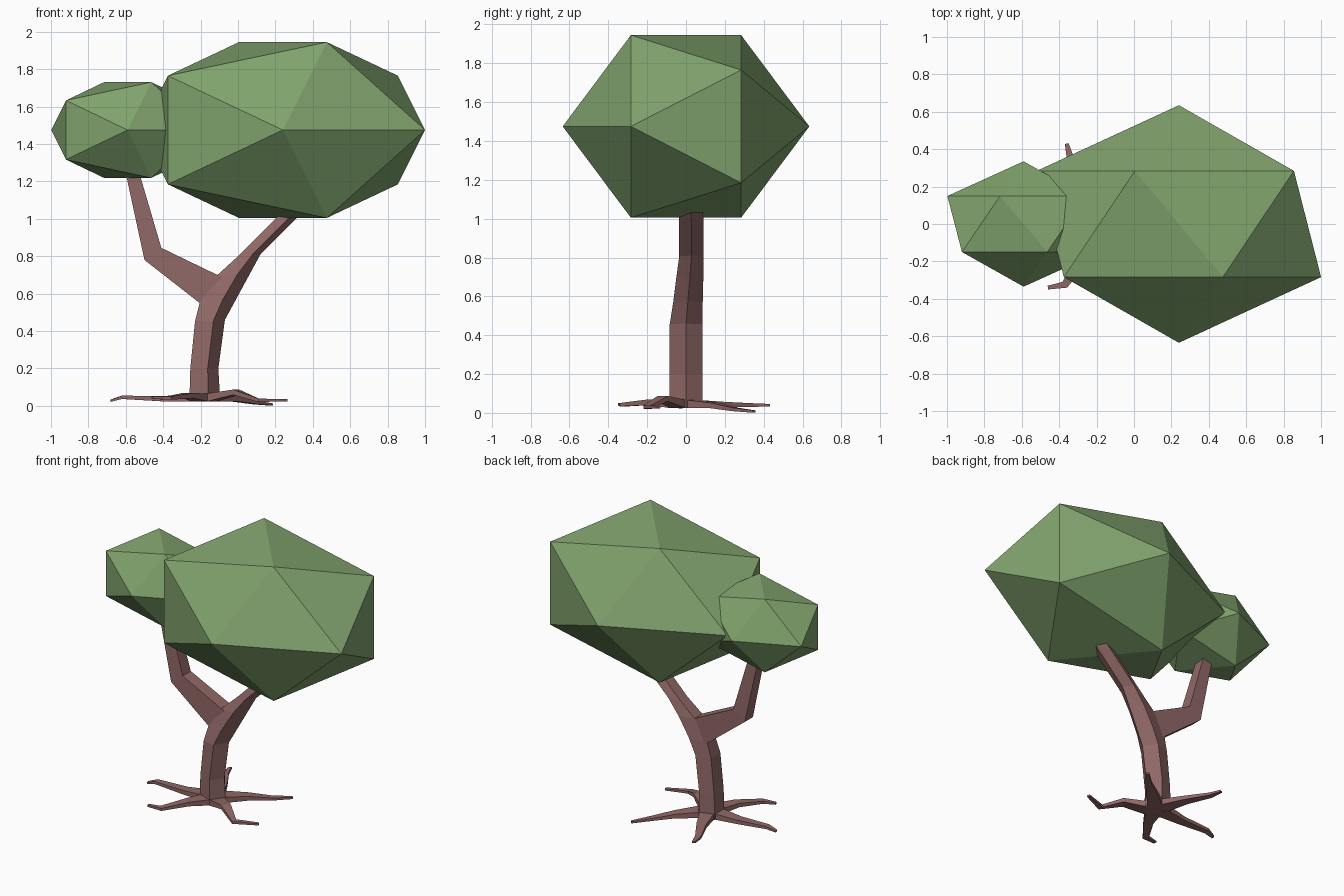
import bpy, bmesh
from math import cos, sin, radians, tau
from mathutils import Matrix, Vector

if "Cube" in bpy.data.objects:
    bpy.data.objects.remove(bpy.data.objects["Cube"])


def material(name, rgb):
    m = bpy.data.materials.new(name)
    m.diffuse_color = (*rgb, 1)
    m.use_nodes = True
    m.node_tree.nodes["Principled BSDF"].inputs["Base Color"].default_value = m.diffuse_color
    return m


bark = material("bark", (0.28, 0.14, 0.135))
leaf = material("leaf", (0.22, 0.37, 0.155))


def finish(name, bm, mat):
    bmesh.ops.recalc_face_normals(bm, faces=bm.faces)
    me = bpy.data.meshes.new(name)
    bm.to_mesh(me)
    bm.free()
    me.materials.append(mat)
    ob = bpy.data.objects.new(name, me)
    bpy.context.collection.objects.link(ob)
    return ob


def loft(name, rings, mat):
    """Skin a list of point rings and cap both ends."""
    bm = bmesh.new()
    rows = [[bm.verts.new(p) for p in ring] for ring in rings]
    n = len(rows[0])
    for a, b in zip(rows, rows[1:]):
        for i in range(n):
            j = (i + 1) % n
            bm.faces.new((a[i], a[j], b[j], b[i]))
    bm.faces.new(rows[0])
    bm.faces.new(rows[-1])
    return finish(name, bm, mat)


# Canopies: stretched icosahedra with their poles along y
def canopy(name, centre, size):
    bm = bmesh.new()
    bmesh.ops.create_icosphere(bm, subdivisions=1, radius=1)
    mat = (Matrix.Translation(centre) @ Matrix.Diagonal((*size, 1))
           @ Matrix.Rotation(radians(90), 4, 'X'))
    bm.transform(mat)
    finish(name, bm, leaf)


canopy("large_canopy", (0.24, 0, 1.475), (0.85, 0.635, 0.494))
canopy("small_canopy", (-0.59, 0, 1.475), (0.456, 0.335, 0.27))
for ob, h in (("large_canopy", 0.47), ("small_canopy", 0.256)):
    # set exact half height about the centre
    vs = bpy.data.objects[ob].data.vertices
    top = max(v.co.z for v in vs) - 1.475
    for v in vs:
        v.co.z = 1.475 + (v.co.z - 1.475) * h / top

# Trunk: pentagon rings given by left x, left z, right x, right z, centre y, y radius
trunk = [(-0.26, 0.025, -0.095, 0.025, 0, 0.09),
         (-0.255, 0.20, -0.105, 0.20, 0, 0.09),
         (-0.23, 0.45, -0.07, 0.46, 0, 0.088),
         (-0.205, 0.55, -0.005, 0.58, 0.01, 0.08),
         (-0.11, 0.70, 0.06, 0.70, 0.02, 0.073),
         (0.0, 0.80, 0.12, 0.81, 0.028, 0.066),
         (0.20, 1.0, 0.31, 1.0, 0.027, 0.066),
         (0.36, 1.16, 0.45, 1.15, 0.027, 0.055)]
rings = []
for lx, lz, rx, rz, cy, r in trunk:
    ring = []
    for i in range(5):
        a = tau * i / 5
        t = (cos(a) + 0.809) / 1.809
        ring.append((lx + (rx - lx) * t, cy + r * sin(a), lz + (rz - lz) * t))
    rings.append(ring)
loft("trunk", rings, bark)

# Side branch: four-sided, given by lower/outer and upper/inner edge, centre y, half depth
branch = [(-0.17, 0.53, -0.07, 0.68, 0.015, 0.047),
          (-0.205, 0.55, -0.11, 0.70, 0.015, 0.047),
          (-0.50, 0.78, -0.41, 0.845, 0.018, 0.045),
          (-0.595, 1.22, -0.52, 1.22, 0.018, 0.038),
          (-0.62, 1.33, -0.55, 1.33, 0.018, 0.035)]
loft("side_branch",
     [[(ax, cy - d, az), (bx, cy - d, bz), (bx, cy + d, bz), (ax, cy + d, az)]
      for ax, az, bx, bz, cy, d in branch], bark)


# Roots: flat tapering four-sided strips leaving the five trunk sides
def root(name, path):
    pts = [Vector(p) for p in path]
    widths = (0.05, 0.032, 0.02, 0.01)
    heights = (0.021, 0.014, 0.009, 0.006)
    out = []
    for i, p in enumerate(pts):
        d = pts[min(i + 1, len(pts) - 1)] - pts[max(i - 1, 0)]
        s = Vector((-d.y, d.x, 0)).normalized() * widths[i]
        u = Vector((0, 0, heights[i]))
        out.append([p - s - u, p + s - u, p + s + u, p - s + u])
    loft(name, out, bark)


root("left_root", [(-0.23, 0, 0.045), (-0.40, -0.01, 0.038),
                   (-0.62, -0.02, 0.046), (-0.68, -0.03, 0.028)])
root("front_left_root", [(-0.20, -0.05, 0.045), (-0.27, -0.18, 0.055),
                         (-0.37, -0.325, 0.042), (-0.46, -0.34, 0.045)])
root("front_right_root", [(-0.14, -0.04, 0.045), (-0.01, -0.12, 0.073),
                          (0.11, -0.20, 0.03), (0.26, -0.14, 0.03)])
root("back_right_root", [(-0.14, 0.04, 0.045), (-0.02, 0.15, 0.038),
                         (0.09, 0.25, 0.018), (0.18, 0.35, 0.007)])
root("back_left_root", [(-0.20, 0.05, 0.045), (-0.26, 0.20, 0.042),
                        (-0.34, 0.35, 0.040), (-0.36, 0.43, 0.040)])
